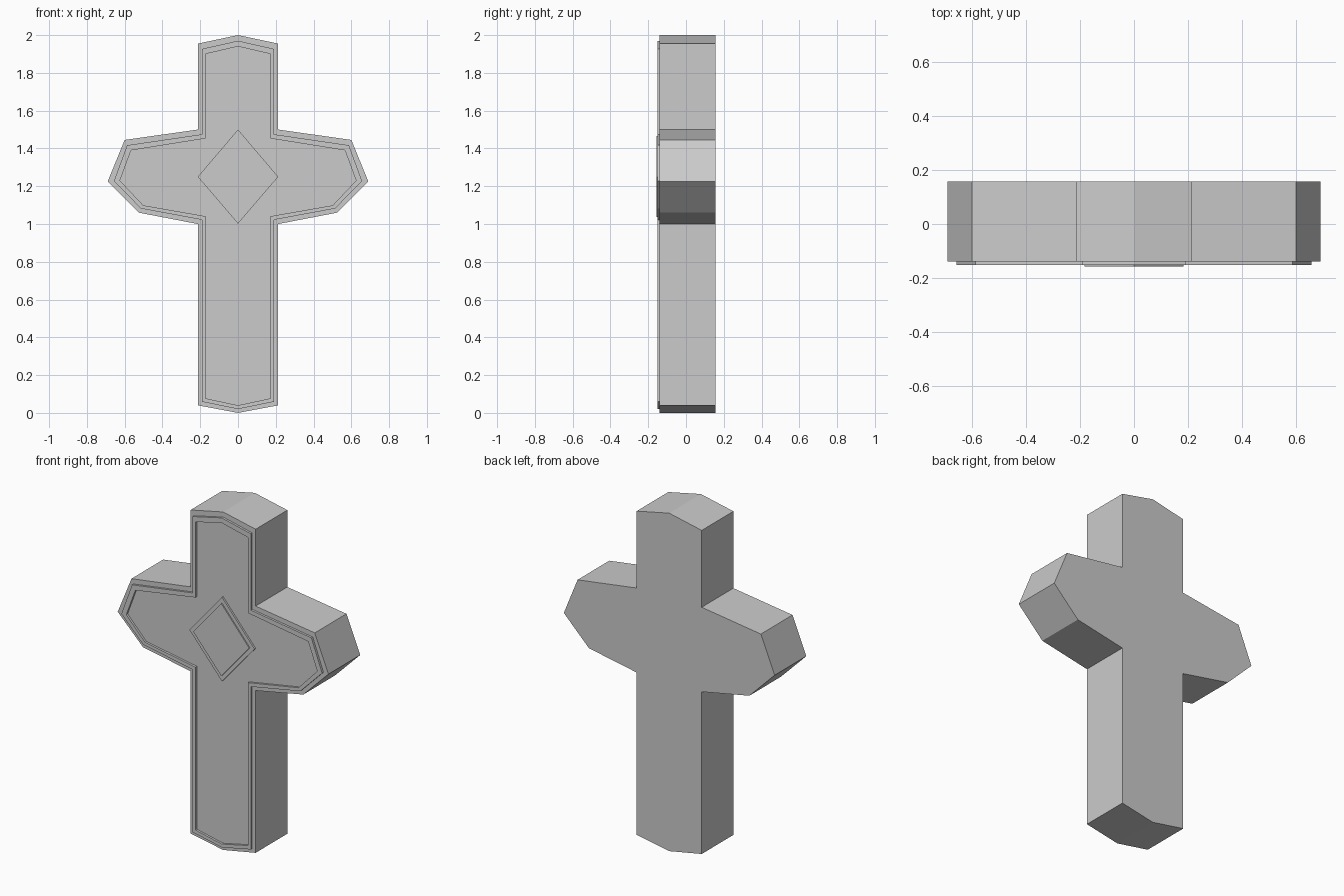
import bpy, bmesh

if "Cube" in bpy.data.objects:
    bpy.data.objects.remove(bpy.data.objects["Cube"])


def mirrored(half):
    """Close a right-half profile (bottom to top) across x = 0."""
    return half + [(-x, z) for x, z in reversed(half) if x > 0]


def finish(bm, name):
    bmesh.ops.recalc_face_normals(bm, faces=bm.faces)
    mesh = bpy.data.meshes.new(name)
    bm.to_mesh(mesh)
    bm.free()
    bpy.context.collection.objects.link(bpy.data.objects.new(name, mesh))


def slab(name, half, front, back):
    """Solid plate with the given outline."""
    bm = bmesh.new()
    loop = mirrored(half)
    rings = [[bm.verts.new((x, y, z)) for x, z in loop] for y in (front, back)]
    n = len(loop)
    for ring in rings:
        bm.faces.new(ring)
    for i in range(n):
        j = (i + 1) % n
        bm.faces.new((rings[0][i], rings[0][j], rings[1][j], rings[1][i]))
    finish(bm, name)


def frame(name, outer, inner, front, back):
    """Rectangular-section border between two matching outlines."""
    bm = bmesh.new()
    section = [(outer, back), (outer, front), (inner, front), (inner, back)]
    rings = [[bm.verts.new((x, y, z)) for x, z in mirrored(h)] for h, y in section]
    n = len(rings[0])
    for k in range(4):
        a, b = rings[k], rings[(k + 1) % 4]
        for i in range(n):
            j = (i + 1) % n
            bm.faces.new((a[i], a[j], b[j], b[i]))
    finish(bm, name)


BACK, FACE, RIM, GEM = 0.157, -0.139, -0.152, -0.157

# Cross body
body = [(0, 0), (0.213, 0.04), (0.213, 1.0), (0.525, 1.06), (0.69, 1.225),
        (0.6, 1.445), (0.213, 1.5), (0.213, 1.955), (0, 2.0)]
slab("cross_body", body, FACE, BACK)

# Raised border on the front
rim_out = [(0, 0.02), (0.19, 0.059), (0.19, 1.022), (0.514, 1.082), (0.657, 1.227),
           (0.587, 1.417), (0.19, 1.475), (0.19, 1.927), (0, 1.97)]
rim_in = [(0, 0.04), (0.172, 0.077), (0.172, 1.041), (0.502, 1.099), (0.625, 1.23),
          (0.566, 1.39), (0.172, 1.453), (0.172, 1.9), (0, 1.94)]
frame("raised_border", rim_out, rim_in, RIM, FACE + 0.002)

# Two-step diamond at the crossing
slab("diamond_base", [(0, 1.002), (0.213, 1.25), (0, 1.5)], -0.150, FACE + 0.002)
slab("diamond_top", [(0, 1.036), (0.183, 1.25), (0, 1.466)], GEM, -0.148)
